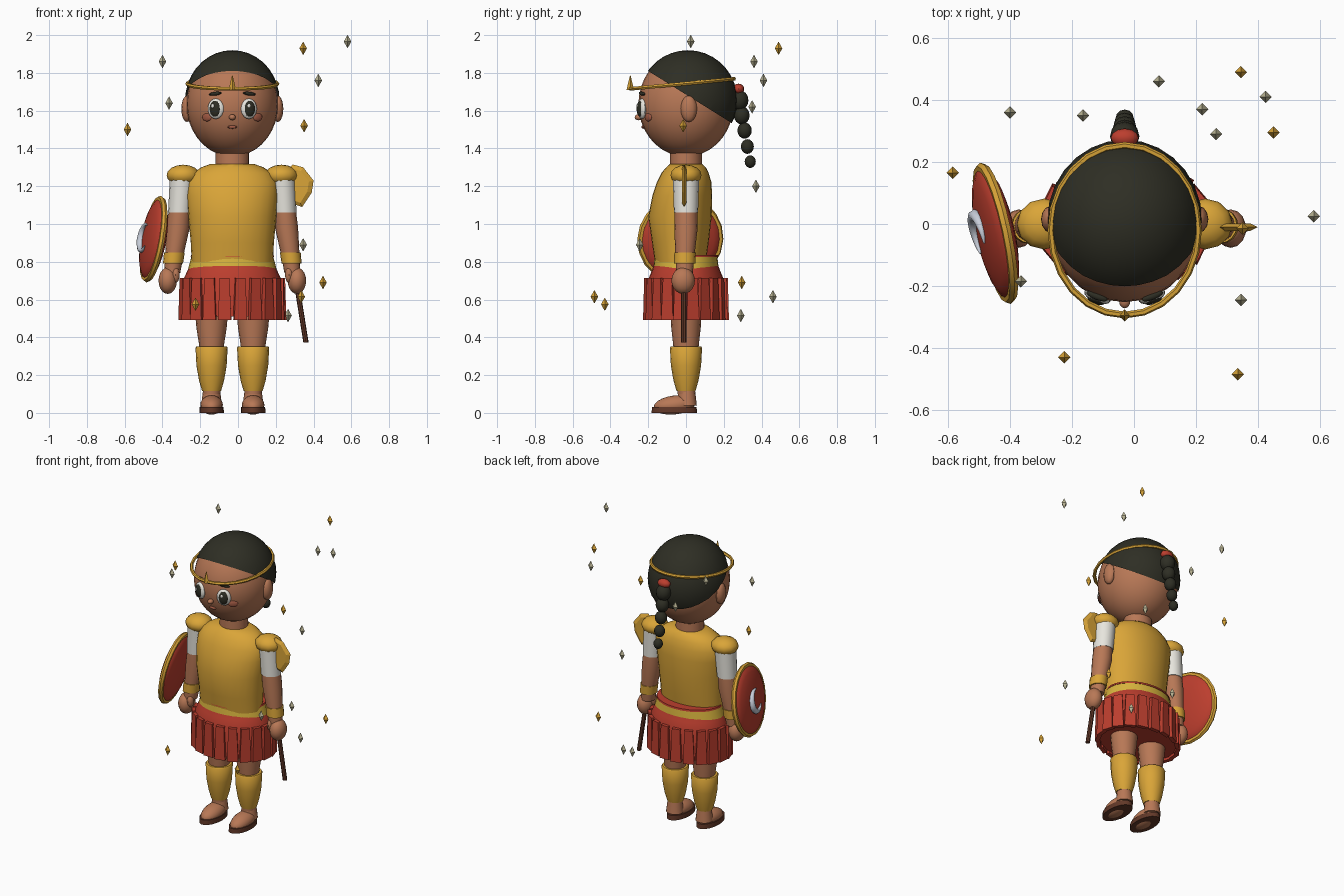
import bpy, bmesh, math
from mathutils import Matrix, Vector

if "Cube" in bpy.data.objects:
    bpy.data.objects.remove(bpy.data.objects["Cube"])

C = -0.03  # body centre line


def mat(name, r, g, b):
    m = bpy.data.materials.new(name)
    m.diffuse_color = [((v / 255 + 0.055) / 1.055) ** 2.4 for v in (r, g, b)] + [1]
    m.use_nodes = True
    m.node_tree.nodes["Principled BSDF"].inputs["Base Color"].default_value = m.diffuse_color
    return m


SKIN = mat("skin", 184, 120, 86)
HAIR = mat("black_hair", 46, 46, 36)
GOLD = mat("gold", 218, 165, 56)
BELT = mat("yellow_belt", 216, 180, 62)
RED = mat("red", 188, 62, 46)
WHITE = mat("white", 234, 232, 224)
BROWN = mat("brown", 98, 56, 40)
BLUSH = mat("blush", 158, 88, 66)
PALE = mat("pale_sparkle", 186, 180, 148)
SILVER = mat("silver", 200, 206, 218)


def finish(name, bm, m, matrix=None, smooth=True):
    bmesh.ops.recalc_face_normals(bm, faces=bm.faces)
    me = bpy.data.meshes.new(name)
    bm.to_mesh(me)
    bm.free()
    me.materials.append(m)
    ob = bpy.data.objects.new(name, me)
    bpy.context.collection.objects.link(ob)
    if matrix:
        ob.matrix_world = matrix
    if smooth:
        bpy.ops.object.select_all(action='DESELECT')
        ob.select_set(True)
        bpy.context.view_layer.objects.active = ob
        bpy.ops.object.shade_smooth_by_angle(angle=math.radians(40))
    return ob


def ball(name, loc, radii, m, seg=16, rings=10, rot=None, cut=None):
    bm = bmesh.new()
    bmesh.ops.create_uvsphere(bm, u_segments=seg, v_segments=rings, radius=1)
    r = rot or Matrix()
    bm.transform(Matrix.Translation(loc) @ r @ Matrix.Diagonal((*radii, 1)))
    if cut:
        bmesh.ops.bisect_plane(bm, geom=bm.verts[:] + bm.edges[:] + bm.faces[:],
                               plane_co=cut[0], plane_no=cut[1], clear_inner=True)
    return finish(name, bm, m)


def loft(name, rings, m, n=20, matrix=None):
    """Stack of ellipses: (x, y, z, rx, ry)."""
    bm = bmesh.new()
    loops = [[bm.verts.new((x + rx * math.cos(math.tau * i / n),
                            y + ry * math.sin(math.tau * i / n), z)) for i in range(n)]
             for x, y, z, rx, ry in rings]
    for a, b in zip(loops, loops[1:]):
        for i in range(n):
            bm.faces.new((a[i], a[(i + 1) % n], b[(i + 1) % n], b[i]))
    bm.faces.new(loops[0])
    bm.faces.new(loops[-1])
    return finish(name, bm, m, matrix)


def ring(name, rx, ry, thick, m, matrix, n=24, k=6):
    bm = bmesh.new()
    vs = [[bm.verts.new(((rx + thick * math.cos(math.tau * j / k)) * math.cos(math.tau * i / n),
                         (ry + thick * math.cos(math.tau * j / k)) * math.sin(math.tau * i / n),
                         thick * math.sin(math.tau * j / k))) for j in range(k)] for i in range(n)]
    for i in range(n):
        for j in range(k):
            bm.faces.new((vs[i][j], vs[(i + 1) % n][j], vs[(i + 1) % n][(j + 1) % k], vs[i][(j + 1) % k]))
    return finish(name, bm, m, matrix)


# Head, hair and braid
ball("head", (C, 0, 1.635), (0.243, 0.252, 0.278), SKIN, 28, 18)
ball("hair", (C, 0.01, 1.655), (0.25, 0.262, 0.265), HAIR, 28, 18,
     cut=((C, -0.2, 1.81), (0, 0.53, 0.85)))
ball("hair_tie", (C, 0.278, 1.715), (0.045, 0.03, 0.028), RED, 12, 8)
for y, z, r in [(.283, 1.655, .05), (.295, 1.575, .044), (.31, 1.495, .04), (.325, 1.41, .036), (.34, 1.33, .031)]:
    ball("braid_bead", (C, y, z), (r * .95, r * .95, r * 1.08), HAIR, 12, 8)

# Headband with front spike
ring("headband", 0.238, 0.275, 0.011, GOLD,
     Matrix.Translation((C, -0.02, 1.742)) @ Matrix.Rotation(math.radians(5.5), 4, 'X'))
loft("headband_spike", [(C, -.295, 1.71, .02, .02), (C, -.295, 1.785, .002, .002)], GOLD, 4)


# Face
def face_y(dx, z):
    return -0.252 * math.sqrt(1 - (dx / 0.243) ** 2 - ((z - 1.635) / 0.278) ** 2)


for s in (-1, 1):
    turn = Matrix.Rotation(s * math.radians(21), 4, 'Z')
    out = turn @ Vector((0, -1, 0))
    eye = Vector((C + s * 0.088, face_y(0.088, 1.61), 1.61))
    ball("eye_white", eye, (.045, .02, .054), WHITE, rot=turn)
    ball("iris", eye + out * .010, (.031, .016, .043), HAIR, rot=turn)
    ball("eye_glint", eye + out * .025 + Vector((-.008, 0, .015)), (.009, .004, .011), WHITE, 8, 6, rot=turn)
    ball("eyebrow", (C + s * .09, face_y(.09, 1.69) - .004, 1.69), (.037, .012, .01), HAIR, 12, 6,
         rot=turn @ Matrix.Rotation(s * .12, 4, 'Y'))
    ball("cheek", (C + s * .135, face_y(.135, 1.565), 1.565), (.03, .009, .022), BLUSH, 12, 8,
         rot=Matrix.Rotation(s * .62, 4, 'Z'))
    ball("ear", (C + s * .24, .015, 1.61), (.03, .043, .07), SKIN, 12, 10)
ball("nose", (C, -.25, 1.565), (.018, .022, .016), SKIN, 12, 8)
ball("mouth", (C, face_y(0, 1.513), 1.513), (.025, .01, .009), BLUSH, 12, 6)

# Neck and torso
loft("neck", [(C, 0, 1.27, .09, .085), (C, 0, 1.42, .088, .083)], SKIN)
loft("tunic", [(C, -.03, .80, .215, .135), (C, -.03, .9, .22, .15), (C, -.032, 1.04, .233, .168),
               (C, -.02, 1.15, .243, .158), (C, -.01, 1.22, .24, .145), (C, -.005, 1.27, .21, .125),
               (C, 0, 1.30, .165, .105), (C, 0, 1.318, .115, .085)], GOLD, 28)

# Belt and pleated skirt
loft("belt", [(C, 0, .755, .236, .174), (C, 0, .83, .216, .166)], BELT, 28)
loft("belt_trim", [(C, 0, .824, .221, .17), (C, 0, .836, .219, .168)], RED, 28)
loft("skirt", [(C, 0, .51, .258, .20), (C, 0, .70, .262, .203), (C, 0, .755, .237, .18),
               (C, 0, .81, .215, .16)], RED, 28)
for i in range(20):
    a = math.tau * (i + .5) / 20
    p = Vector((.262 * math.cos(a), .205 * math.sin(a), 0))
    yaw = math.atan2(math.sin(a) / .205, math.cos(a) / .262) + .12
    bm = bmesh.new()
    bmesh.ops.create_cube(bm, size=1)
    for v in bm.verts:
        top = v.co.z > 0
        v.co = Vector((v.co.x * .026 + (0 if top else .004), v.co.y * (.052 if top else .07), .715 if top else .493))
    finish("skirt_strip", bm, RED, Matrix.Translation((C + p.x, p.y, 0)) @ Matrix.Rotation(yaw, 4, 'Z'), False)

for s in (-1, 1):
    # Legs, greaves and sandals
    x = C + s * .11
    loft("leg", [(x, 0, .10, .045, .045), (x, 0, .22, .055, .055), (x, 0, .36, .066, .068),
                 (x, 0, .45, .08, .078), (x, 0, .56, .09, .085)], SKIN, 16)
    loft("greave", [(x, 0, .115, .05, .05), (x, 0, .17, .066, .066), (x, 0, .25, .08, .08),
                    (x, 0, .345, .085, .085), (x, 0, .352, .08, .08)], GOLD, 16)
    loft("ankle", [(x, .005, .04, .055, .052), (x, .003, .13, .044, .044)], SKIN, 16)
    ball("foot", (x, -.06, .042), (.06, .112, .05), SKIN, 16, 10, rot=Matrix.Rotation(.12, 4, 'X'))
    loft("sandal_sole", [(x, -.062, 0, .065, .122), (x, -.062, .032, .064, .12)], BROWN, 18)

    # Arms
    def ax(o):
        return C + s * o
    ball("shoulder_pad", (ax(.26), 0, 1.258), (.088, .082, .056), GOLD, 12, 8)
    loft("sleeve", [(ax(.278), 0, 1.06, .062, .064), (ax(.265), 0, 1.25, .066, .07)], WHITE, 16)
    loft("arm", [(ax(.318), -.008, .74, .042, .044), (ax(.305), -.005, .85, .05, .052),
                 (ax(.287), 0, .98, .061, .062), (ax(.278), 0, 1.08, .058, .06)], SKIN, 16)
    loft("bracelet", [(ax(.314), -.007, .79, .053, .056), (ax(.307), -.005, .85, .055, .057)], GOLD, 16)
    ball("hand", (ax(.342), -.015, .70), (.05, .062, .07), SKIN, 14, 10)
    ball("thumb", (ax(.30), -.035, .73), (.022, .026, .042), SKIN, 10, 8)

# Axe: the shaft passes behind the arm line, the blade sits at the shoulder
loft("axe_shaft", [(.36, -.012, .372, .014, .014), (.215, -.012, 1.28, .014, .014)], BROWN, 8)
bm = bmesh.new()
outline = [(.24, 1.27), (.29, 1.315), (.345, 1.30), (.40, 1.23), (.39, 1.165), (.34, 1.09), (.28, 1.11)]
edge = [bm.verts.new((x, -.01, z)) for x, z in outline]
for y in (-.022, .002):
    inner = [bm.verts.new((.30 + (x - .30) * .75, y, 1.2 + (z - 1.2) * .8)) for x, z in outline]
    bm.faces.new(inner)
    for i in range(len(edge)):
        j = (i + 1) % len(edge)
        bm.faces.new((edge[i], edge[j], inner[j], inner[i]))
finish("axe_blade", bm, GOLD, smooth=False)

# Round shield with rim and crescent
n = Vector((-.965, -.207, .17)).normalized()
u = Vector((.21, -.98, 0)).normalized()
v = n.cross(u)
frame = Matrix((u, v, n)).transposed().to_4x4()
frame.translation = (-.447, -.03, .92)
ob = ball("shield", (0, 0, 0), (.218, .218, .052), RED, 24, 10)
ob.matrix_world = frame
ring("shield_rim", .217, .217, .016, GOLD, frame, 20)
cu = bpy.data.curves.new("crescent", 'CURVE')
cu.dimensions = '3D'
cu.bevel_depth = .02
cu.bevel_resolution = 2
cu.use_fill_caps = True
sp = cu.splines.new('POLY')
sp.points.add(14)
for i, p in enumerate(sp.points):
    t = i / 7 - 1
    a = math.radians(195 + 125 * t)
    p.co = (.07 * math.cos(a), .07 * math.sin(a), .054, 1)
    p.radius = 1.05 - .9 * abs(t) ** 1.6
cu.materials.append(SILVER)
ob = bpy.data.objects.new("crescent", cu)
bpy.context.collection.objects.link(ob)
ob.matrix_world = frame
bpy.ops.object.select_all(action='DESELECT')
ob.select_set(True)
bpy.context.view_layer.objects.active = ob
bpy.ops.object.convert(target='MESH')
bpy.ops.object.shade_smooth_by_angle(angle=math.radians(50))

# Floating sparkles
gold_spots = [(-.585, .165, 1.5), (.345, .49, 1.93), (.35, -.015, 1.52), (.45, .295, .69),
              (.335, -.485, .615), (-.225, -.43, .575)]
pale_spots = [(-.4, .36, 1.86), (-.365, -.185, 1.64), (.58, .025, 1.966), (.425, .41, 1.76),
              (.345, -.245, .89), (.265, .29, .515), (-.165, .35, 1.62), (.08, .46, .615), (.22, .37, 1.2)]
for spots, m in ((gold_spots, GOLD), (pale_spots, PALE)):
    for x, y, z in spots:
        loft("sparkle", [(x, y, z - .034, .001, .001), (x, y, z, .02, .02), (x, y, z + .034, .001, .001)], m, 4)
